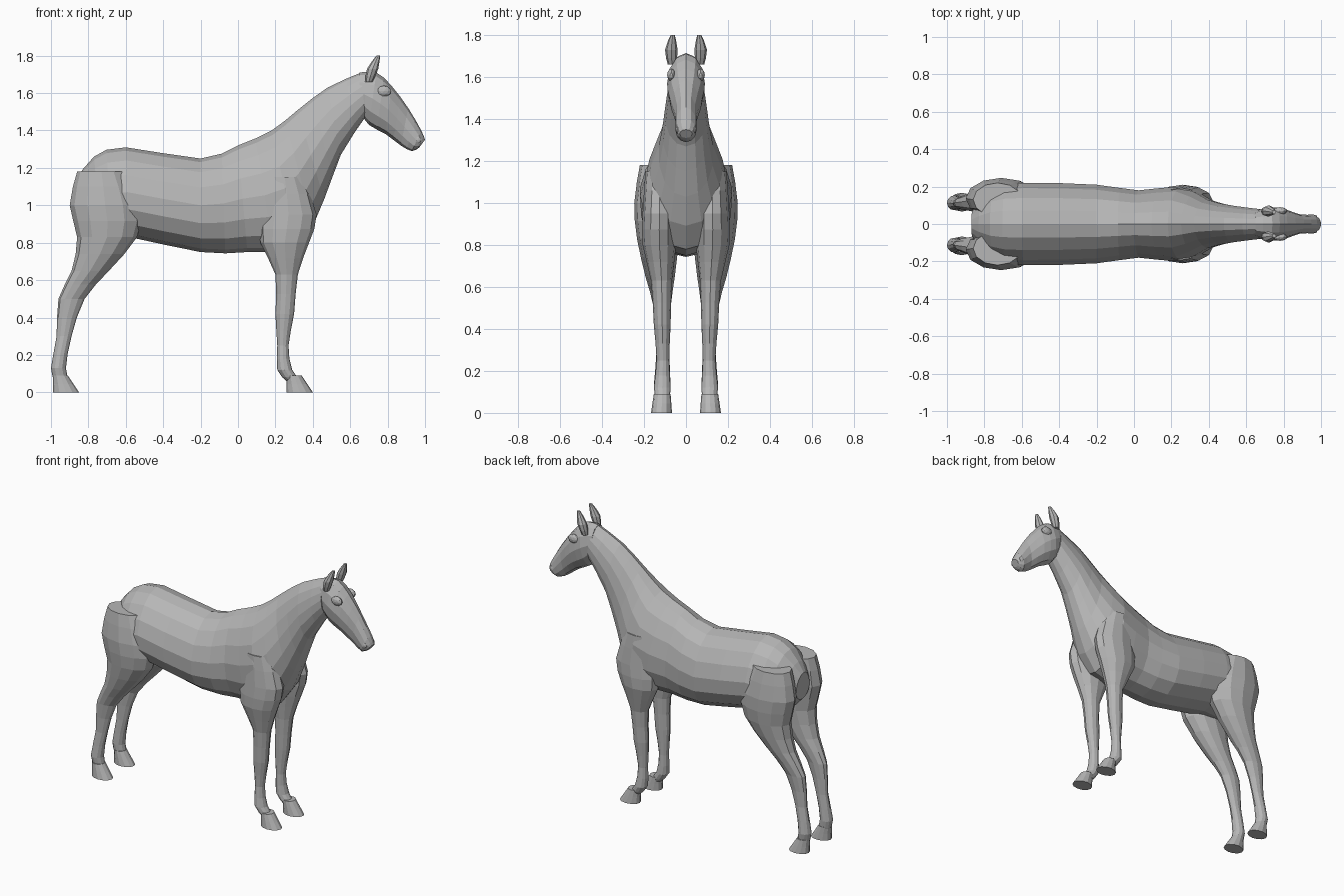
import bpy
import bmesh
import math
from mathutils import Matrix, Vector

# Remove only the default cube
default_cube = bpy.data.objects.get("Cube")
if default_cube:
    bpy.data.objects.remove(default_cube, do_unlink=True)

# Single plain grey coat
coat = bpy.data.materials.new("plain grey")
coat.use_nodes = True
grey = (0.47, 0.47, 0.47, 1)
coat.diffuse_color = grey
coat.node_tree.nodes["Principled BSDF"].inputs["Base Color"].default_value = grey


def finish(name, builder):
    """Turn a bmesh into a flat shaded object with the coat material."""
    bmesh.ops.recalc_face_normals(builder, faces=builder.faces)
    mesh = bpy.data.meshes.new(name)
    builder.to_mesh(mesh)
    builder.free()
    mesh.materials.append(coat)
    part = bpy.data.objects.new(name, mesh)
    bpy.context.collection.objects.link(part)


def refine(sections):
    """Add one smoothly curved in-between section to every gap."""
    sections = [Vector(section) for section in sections]
    last = len(sections) - 1
    refined = [sections[0]]
    for index in range(last):
        before, after = sections[max(index - 1, 0)], sections[min(index + 2, last)]
        start, end = sections[index], sections[index + 1]
        middle = (start + end) / 2
        refined.append(middle + (middle - (before + after) / 2) / 8)
        refined.append(end)
    return refined


def unit_circle(sides):
    """Cosine and sine pairs around a circle."""
    angles = [math.tau * index / sides for index in range(sides)]
    return [(math.cos(angle), math.sin(angle)) for angle in angles]


def loft(name, rings):
    """Skin closed rings of points in order and cap both ends."""
    builder = bmesh.new()
    loops = [[builder.verts.new(point) for point in ring] for ring in rings]
    for lower, upper in zip(loops, loops[1:]):
        for index in range(len(lower)):
            previous = index - 1
            builder.faces.new((lower[previous], lower[index],
                               upper[index], upper[previous]))
    builder.faces.new(loops[0])
    builder.faces.new(loops[-1])
    finish(name, builder)


def spine_loft(name, sections, sides, taper):
    """Loft through sections given by top point, bottom point and half width."""
    rings = []
    for top_x, top_z, low_x, low_z, width in refine(sections):
        top, low = Vector((top_x, 0, top_z)), Vector((low_x, 0, low_z))
        middle, half = (top + low) / 2, (top - low) / 2
        ring = []
        for across, rise in unit_circle(sides):
            sideways = Vector((0, width * across * (1 - taper * rise), 0))
            ring.append(middle + half * rise + sideways)
        rings.append(ring)
    loft(name, rings)


def limb_loft(name, sections, side, inner, sides=12, offset=0):
    """Loft level ellipses; thicker sections sit further out from the middle."""
    rings = []
    for z, x, length, width in refine(sections):
        y = inner + width / 3
        rings.append([Vector((x + offset + length * along, side * (y + width * out), z))
                      for along, out in unit_circle(sides)])
    loft(name, rings)


def ball(name, centre, size):
    """Small stretched low-poly ball."""
    builder = bmesh.new()
    placement = Matrix.LocRotScale(Vector(centre), None, Vector(size))
    bmesh.ops.create_icosphere(builder, subdivisions=2, radius=1, matrix=placement)
    finish(name, builder)


# Trunk and neck: top x, top z, bottom x, bottom z, half width
trunk = [
    (-0.87, 1.13, -0.86, 0.95, 0.07),
    (-0.77, 1.26, -0.73, 0.83, 0.19),
    (-0.6, 1.31, -0.58, 0.83, 0.22),
    (-0.2, 1.25, -0.2, 0.75, 0.21),
    (0, 1.32, 0.05, 0.75, 0.18),
    (0.18, 1.4, 0.32, 0.78, 0.2),
    (0.32, 1.51, 0.46, 1.03, 0.13),
    (0.48, 1.63, 0.55, 1.27, 0.1),
    (0.66, 1.71, 0.68, 1.47, 0.08),
]
spine_loft("trunk_and_neck", trunk, sides=16, taper=0.15)

# Head from the poll to the muzzle
head = [
    (0.65, 1.71, 0.65, 1.5, 0.07),
    (0.74, 1.71, 0.7, 1.43, 0.09),
    (0.82, 1.64, 0.79, 1.38, 0.08),
    (0.91, 1.52, 0.87, 1.32, 0.05),
    (0.98, 1.4, 0.93, 1.29, 0.05),
    (1, 1.35, 0.97, 1.31, 0.03),
]
spine_loft("head", head, sides=12, taper=0)

# Limbs, hooves and ears: z, x, half length, half width
front_leg = [
    (1.15, 0.25, 0.1, 0.07),
    (0.95, 0.27, 0.15, 0.08),
    (0.8, 0.25, 0.13, 0.08),
    (0.63, 0.26, 0.06, 0.05),
    (0.42, 0.25, 0.05, 0.04),
    (0.25, 0.24, 0.03, 0.03),
    (0.12, 0.25, 0.04, 0.04),
    (0.06, 0.3, 0.04, 0.03),
]
hind_leg = [
    (1.18, -0.73, 0.13, 0.09),
    (1, -0.71, 0.19, 0.11),
    (0.83, -0.7, 0.16, 0.1),
    (0.65, -0.79, 0.1, 0.07),
    (0.5, -0.89, 0.07, 0.04),
    (0.3, -0.93, 0.04, 0.03),
    (0.13, -0.96, 0.04, 0.04),
    (0.06, -0.94, 0.04, 0.03),
]
hoof = [(0.09, -0.03, 0.04, 0.04), (0, 0, 0.07, 0.05)]
ear = [(1.66, 0.7, 0.02, 0.02), (1.73, 0.72, 0.03, 0.03), (1.8, 0.75, 0.01, 0.01)]

for label, side in (("near", -1), ("far", 1)):
    limb_loft(label + "_front_leg", front_leg, side, inner=0.1)
    limb_loft(label + "_hind_leg", hind_leg, side, inner=0.1)
    limb_loft(label + "_ear", ear, side, inner=0.06, sides=8)

    # Hooves share one shape, moved under each leg
    limb_loft(label + "_front_hoof", hoof, side, inner=0.1, offset=0.33)
    limb_loft(label + "_hind_hoof", hoof, side, inner=0.1, offset=-0.92)

    # Brow over the eye and rim of the nostril
    ball(label + "_brow", (0.78, side * 0.07, 1.61), (0.04, 0.02, 0.03))
    ball(label + "_nostril", (0.96, side * 0.04, 1.35), (0.02, 0.01, 0.02))
